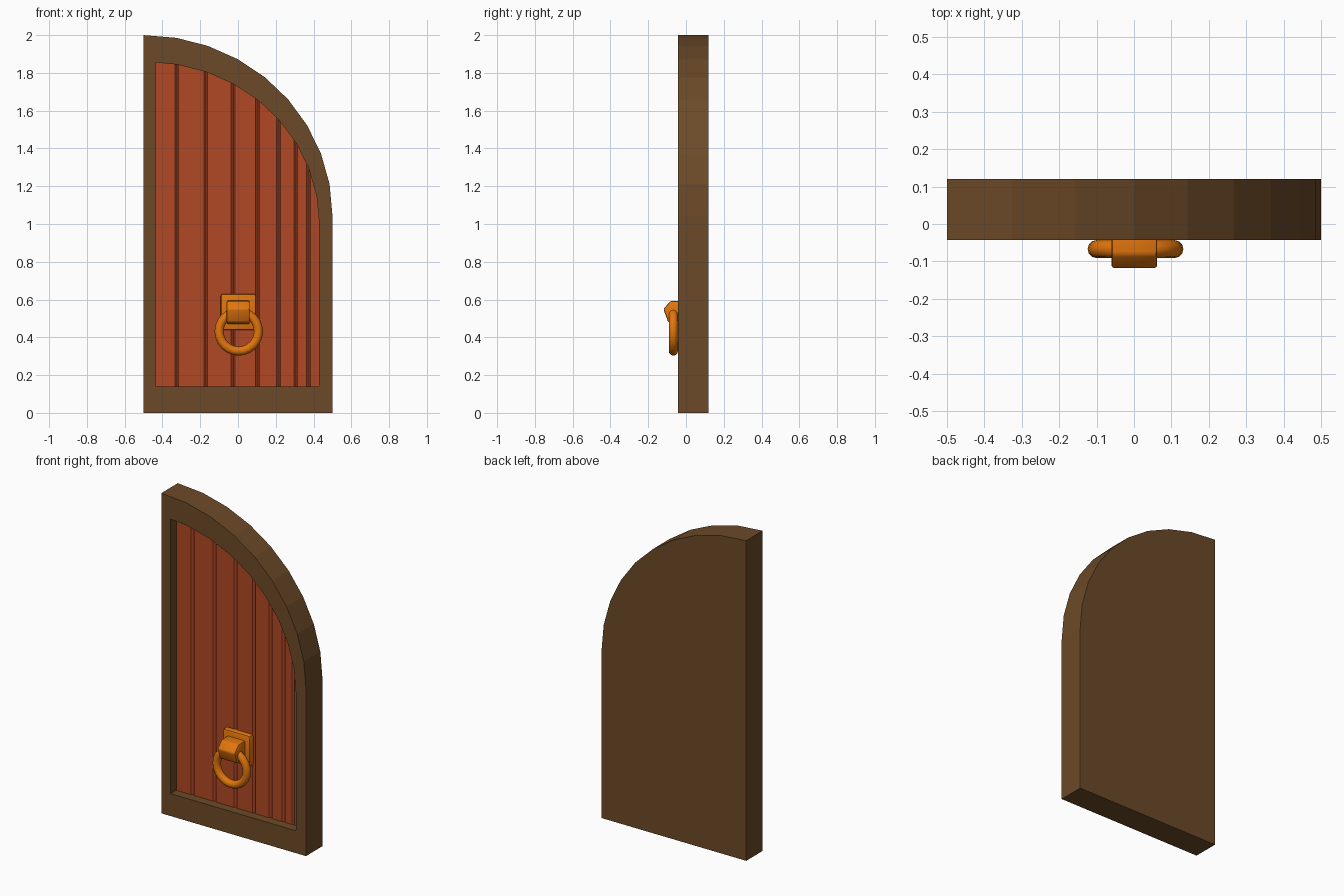
import bpy, bmesh, math

cube = bpy.data.objects.get("Cube")
if cube:
    bpy.data.objects.remove(cube, do_unlink=True)


def material(name, rgb):
    m = bpy.data.materials.new(name)
    m.use_nodes = True
    m.diffuse_color = (*rgb, 1)
    m.node_tree.nodes["Principled BSDF"].inputs["Base Color"].default_value = (*rgb, 1)
    return m


brown = material("dark brown wood", (0.15, 0.068, 0.021))
red = material("red brown planks", (0.44, 0.064, 0.018))
gold = material("orange brass", (0.76, 0.18, 0.004))


def finish(name, bm, mat):
    bmesh.ops.recalc_face_normals(bm, faces=bm.faces)
    mesh = bpy.data.meshes.new(name)
    bm.to_mesh(mesh)
    bm.free()
    mesh.materials.append(mat)
    ob = bpy.data.objects.new(name, mesh)
    bpy.context.collection.objects.link(ob)
    return ob


def prism(name, points, offset, mat):
    """Extrude a closed 3D polygon along an offset vector."""
    bm = bmesh.new()
    face = bm.faces.new([bm.verts.new(p) for p in points])
    new = bmesh.ops.extrude_face_region(bm, geom=[face])["geom"]
    bmesh.ops.translate(bm, vec=offset, verts=[v for v in new if isinstance(v, bmesh.types.BMVert)])
    return finish(name, bm, mat)


def select_only(ob):
    bpy.ops.object.select_all(action="DESELECT")
    ob.select_set(True)
    bpy.context.view_layer.objects.active = ob


def apply_modifier(ob, mod):
    select_only(ob)
    bpy.ops.object.modifier_apply(modifier=mod.name)


def arc(cx, cz, rx, rz):
    """Quarter ellipse in ten degree steps, from the top to the right."""
    return [(cx + rx * math.sin(math.radians(a)), cz + rz * math.cos(math.radians(a)))
            for a in range(0, 91, 10)]


FRONT, BACK, FACE, GROOVE, FLOOR = -0.043, 0.12, 0.012, 0.024, 0.032
LEFT, RIGHT, SILL = -0.435, 0.43, 0.14

# Quarter-arched frame with a recess for the planks
outer = [(0.5, 0), (-0.5, 0)] + arc(-0.5, 1.045, 1.0, 0.955)
frame = prism("door_frame", [(x, FRONT, z) for x, z in outer], (0, BACK - FRONT, 0), brown)
inner_arc = [(LEFT, 1.855)] + arc(-0.48, 1.0, 0.91, 0.857)[1:]
inner = [(RIGHT, SILL), (LEFT, SILL)] + inner_arc
cutter = prism("recess_cutter", [(x, FRONT - 0.1, z) for x, z in inner], (0, FLOOR - FRONT + 0.1, 0), brown)
cutter.hide_render = True
cut = frame.modifiers.new("recess", "BOOLEAN")
cut.operation, cut.solver, cut.object = "DIFFERENCE", "EXACT", cutter
apply_modifier(frame, cut)
bpy.data.objects.remove(cutter, do_unlink=True)


# Plank panel: one sheet with V grooves below most arch corners
def arch_height(x):
    for (x0, z0), (x1, z1) in zip(inner_arc, inner_arc[1:]):
        if x <= x1:
            return z0 + (z1 - z0) * (x - x0) / (x1 - x0)
    return inner_arc[-1][1]


columns = [(LEFT, FACE)]
for x, z in inner_arc[1:-2]:
    columns += [(x - 0.012, FACE), (x, GROOVE), (x + 0.008, FACE)]
columns += [(inner_arc[-2][0], FACE), (RIGHT, FACE)]
bm = bmesh.new()
rows = [(bm.verts.new((x, y, SILL)), bm.verts.new((x, y, arch_height(x)))) for x, y in columns]
for (a, b), (c, d) in zip(rows, rows[1:]):
    bm.faces.new((a, c, d, b))
finish("plank_panel", bm, red)


# Knocker: back plate, ring holder and ring
def soften(ob, width):
    bevel = ob.modifiers.new("rounded_edges", "BEVEL")
    bevel.width, bevel.segments = width, 2
    apply_modifier(ob, bevel)
    bpy.ops.object.shade_smooth_by_angle(angle=math.radians(35))


plate = prism("knocker_plate", [(-0.092, FLOOR, 0.438), (0.096, FLOOR, 0.438),
                                (0.096, FLOOR, 0.63), (-0.092, FLOOR, 0.63)],
              (0, -0.052, 0), gold)
soften(plate, 0.012)

side = [(0.0, 0.595), (-0.082, 0.592), (-0.12, 0.55), (-0.094, 0.48), (-0.04, 0.47), (0.0, 0.47)]
holder = prism("ring_holder", [(-0.06, y, z) for y, z in side], (0.122, 0, 0), gold)
soften(holder, 0.008)

bpy.ops.mesh.primitive_torus_add(major_radius=0.104, minor_radius=0.024, major_segments=24,
                                 minor_segments=12, location=(0.004, -0.067, 0.431),
                                 rotation=(math.pi / 2, 0, 0))
ring = bpy.context.object
ring.name = "knocker_ring"
ring.data.materials.append(gold)
bpy.ops.object.shade_smooth()
